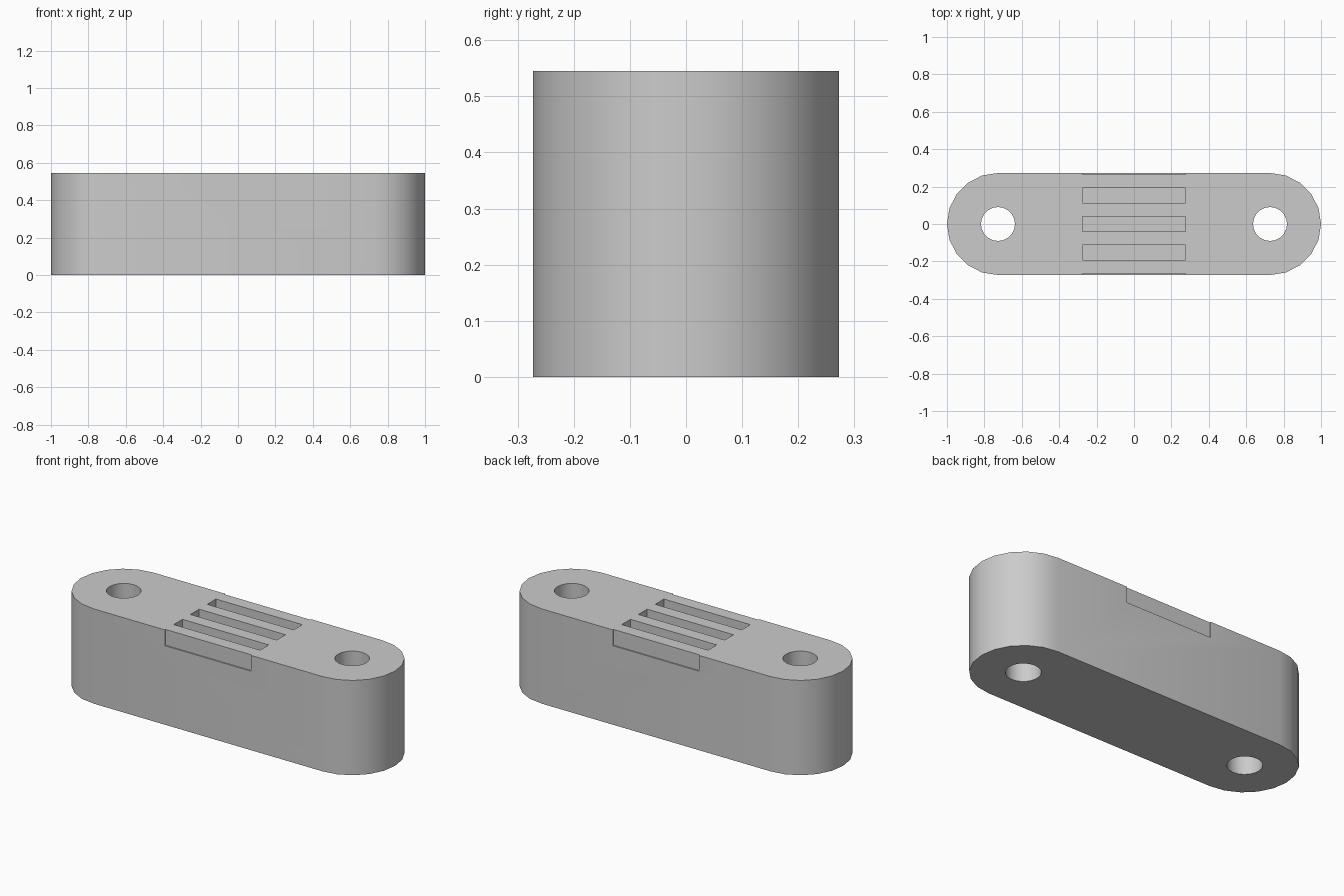
import bpy
import bmesh
import math

old = bpy.data.objects.get("Cube")
if old:
    bpy.data.objects.remove(old, do_unlink=True)

R = 3 / 11            # end radius, half the depth
H = 2 * R             # height
CX = 1 - R            # centre of each rounded end
HOLE_R = R / 3
SLOT_DEPTH = H / 6
SLOT_W, SLOT_L, PITCH = 0.079, 0.55, 0.1525
SEGS = 20

grey = bpy.data.materials.new("light grey")
grey.use_nodes = True
colour = (0.6, 0.6, 0.6, 1)
grey.diffuse_color = colour
grey.node_tree.nodes["Principled BSDF"].inputs["Base Color"].default_value = colour


def arc(cx, r, start, steps):
    return [(cx + r * math.cos(start + 2 * math.pi * i / SEGS),
             r * math.sin(start + 2 * math.pi * i / SEGS)) for i in range(steps)]


def prism(name, outline, z0, z1):
    """Extrude a flat outline between two heights."""
    bm = bmesh.new()
    face = bm.faces.new([bm.verts.new((x, y, z0)) for x, y in outline])
    top = bmesh.ops.extrude_face_region(bm, geom=[face])["geom"]
    verts = [v for v in top if isinstance(v, bmesh.types.BMVert)]
    bmesh.ops.translate(bm, verts=verts, vec=(0, 0, z1 - z0))
    bmesh.ops.recalc_face_normals(bm, faces=bm.faces)
    mesh = bpy.data.meshes.new(name)
    bm.to_mesh(mesh)
    bm.free()
    mesh.materials.append(grey)
    obj = bpy.data.objects.new(name, mesh)
    bpy.context.collection.objects.link(obj)
    return obj


# Round-ended body
half = SEGS // 2 + 1
body = prism("body", arc(CX, R, -math.pi / 2, half) + arc(-CX, R, math.pi / 2, half), 0, H)

# Bolt holes through both ends
cutters = [prism("hole_cutter", arc(s * CX, HOLE_R, 0, SEGS), -0.1, H + 0.1) for s in (-1, 1)]

# Shallow grip slots; the outer pair only nick the side walls
for i in range(-2, 3):
    x, y, w = SLOT_L / 2, i * PITCH, SLOT_W / 2
    cutters.append(prism("slot_cutter", [(-x, y - w), (x, y - w), (x, y + w), (-x, y + w)],
                         H - SLOT_DEPTH, H + 0.1))

bpy.ops.object.select_all(action='DESELECT')
body.select_set(True)
bpy.context.view_layer.objects.active = body
for cutter in cutters:
    cutter.hide_render = True
    mod = body.modifiers.new("cut", 'BOOLEAN')
    mod.operation = 'DIFFERENCE'
    mod.solver = 'EXACT'
    mod.object = cutter
    bpy.ops.object.modifier_apply(modifier=mod.name)
    bpy.data.objects.remove(cutter, do_unlink=True)

bpy.ops.object.shade_smooth_by_angle(angle=math.radians(30))
